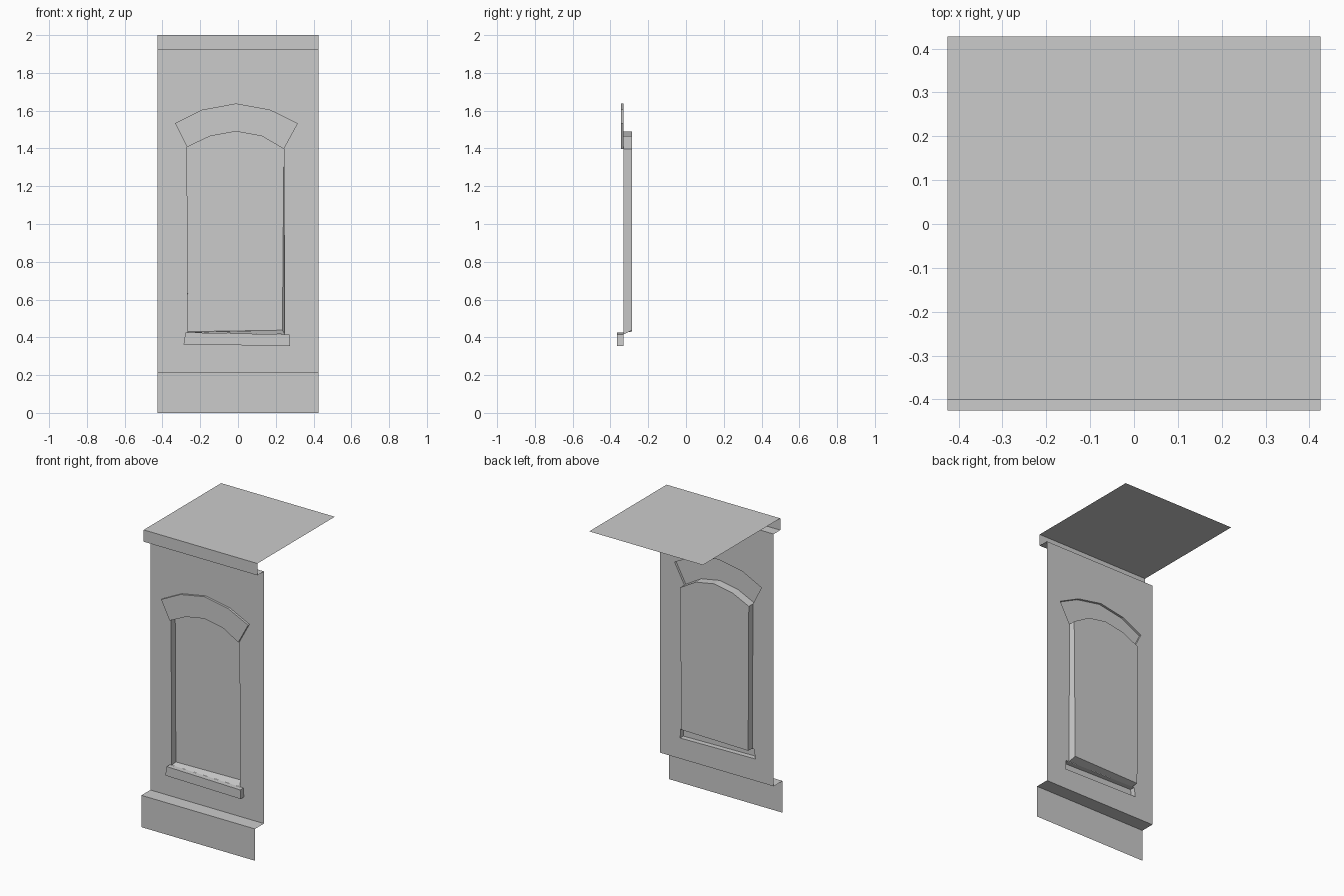
import bpy, bmesh

if "Cube" in bpy.data.objects:
    bpy.data.objects.remove(bpy.data.objects["Cube"])

HALF = 0.425
WALL, ARCH, SILL, GLASS = -0.33, -0.345, -0.365, -0.285   # depths (y)

# Slightly crooked window outlines, (x, z), left to right
arch_in = [(-.27, 1.407), (-.148, 1.465), (-.01, 1.49), (.127, 1.465), (.243, 1.397)]
arch_out = [(-.333, 1.533), (-.19, 1.605), (-.01, 1.638), (.17, 1.605), (.317, 1.533)]
sill_low = [(-.288, .363), (.275, .354)]
sill_top = [(-.278, .426), (.272, .415)]
foot = [(-.265, .426), (.247, .416)]        # opening bottom at the wall
foot_back = [(-.265, .43), (.235, .438)]    # opening bottom at the panel


def at(points, y):
    return [(x, y, z) for x, z in points]


def build(name, strips=(), polygons=()):
    """Mesh from bridged point rows and flat polygons."""
    bm = bmesh.new()
    for a, b in strips:
        for i in range(len(a) - 1):
            bm.faces.new([bm.verts.new(p) for p in (a[i], a[i + 1], b[i + 1], b[i])])
    for poly in polygons:
        bm.faces.new([bm.verts.new(p) for p in poly])
    bmesh.ops.remove_doubles(bm, verts=bm.verts, dist=1e-5)
    return finish(name, bm)


def finish(name, bm):
    me = bpy.data.meshes.new(name)
    bm.to_mesh(me)
    bm.free()
    ob = bpy.data.objects.new(name, me)
    bpy.context.collection.objects.link(ob)
    return ob


def sweep(name, profile):
    """Extrude a (y, z) profile across the full width."""
    return build(name, [([(HALF, y, z) for y, z in profile],
                         [(-HALF, y, z) for y, z in profile])])


# Plinth, and cornice with roof sheet
sweep("plinth", [(-.425, 0), (-.425, .215), (WALL, .215)])
sweep("cornice_and_top", [(WALL, 1.92), (-.40, 1.92), (-.40, 2), (.427, 2)])

# Wall sheet with a hole for the sill, opening and arch
bm = bmesh.new()
hole = (sill_low + [sill_top[1], foot[1], arch_in[-1]] + arch_out[::-1]
        + [arch_in[0], foot[0], sill_top[0]])
border = [(-HALF, .215), (HALF, .215), (HALF, 1.92), (-HALF, 1.92)]
for loop in (border, hole):
    vs = [bm.verts.new(p) for p in at(loop, WALL)]
    for i, v in enumerate(vs):
        bm.edges.new((vs[i - 1], v))
bmesh.ops.triangle_fill(bm, use_beauty=True, edges=bm.edges[:], normal=(0, -1, 0))
bmesh.ops.dissolve_limit(bm, angle_limit=0.01, verts=bm.verts[:], edges=bm.edges[:])
finish("wall", bm)

# Raised arch surround
left, right = [arch_in[0], arch_out[0]], [arch_out[-1], arch_in[-1]]
build("arch_surround", [
    (at(arch_in, ARCH), at(arch_out, ARCH)),
    (at(arch_out, ARCH), at(arch_out, WALL)),
    (at(arch_in, GLASS), at(arch_in, ARCH)),
    (at(left, ARCH), at(left, WALL)),
    (at(right, ARCH), at(right, WALL)),
])

# Recessed panel with its jambs and bottom
tops = (arch_in[0], arch_in[-1])
build("window_recess", [
    (at([foot_back[0], tops[0]], GLASS), at([foot[0], tops[0]], WALL)),
    (at([foot[1], tops[1]], WALL), at([foot_back[1], tops[1]], GLASS)),
    (at(foot, WALL), at(foot_back, GLASS)),
], [at(foot_back + arch_in[::-1], GLASS)])

# Projecting sill
left, right = [sill_low[0], sill_top[0]], [sill_top[1], sill_low[1]]
build("window_sill", [
    (at(sill_low, SILL), at(sill_top, SILL)),
    (at(sill_top, SILL), at(sill_top, WALL)),
    (at(sill_low, WALL), at(sill_low, SILL)),
    (at(left, SILL), at(left, WALL)),
    (at(right, SILL), at(right, WALL)),
])
